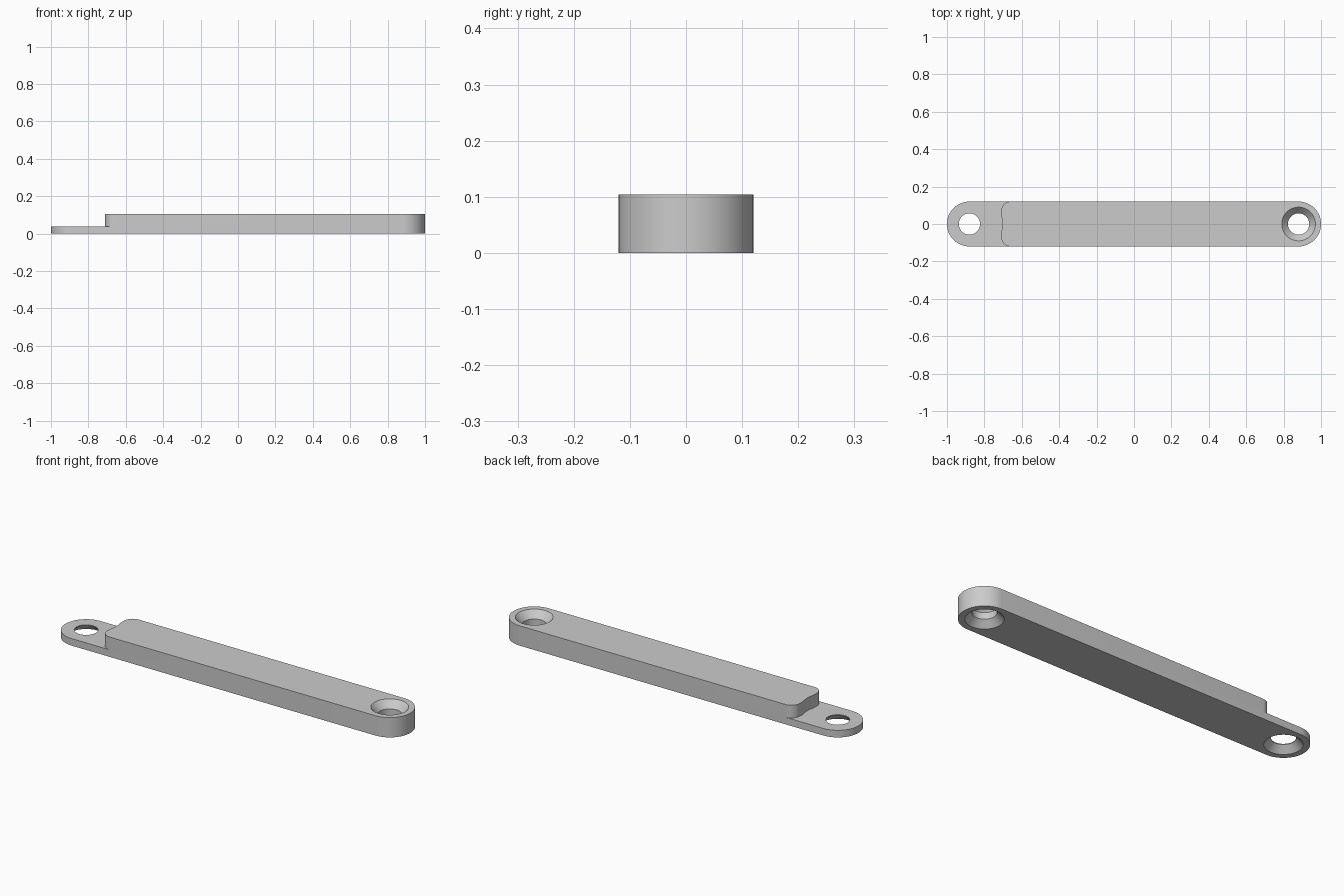
import bpy, bmesh
from math import sin, cos, pi, radians

cube = bpy.data.objects.get("Cube")
if cube:
    bpy.data.objects.remove(cube, do_unlink=True)

HALF_W, HEIGHT, TAB_H = 0.12, 0.104, 0.037
HOLE_X, HOLE_R, SINK_R = 0.88, 0.057, 0.09

grey = bpy.data.materials.new("satin grey")
grey.use_nodes = True
grey.diffuse_color = (0.6, 0.6, 0.6, 1)
grey.node_tree.nodes["Principled BSDF"].inputs["Base Color"].default_value = (0.6, 0.6, 0.6, 1)


def arc(cx, cy, r, start, end, n):
    """Points on an arc, angles in degrees."""
    angles = [radians(start + (end - start) * i / n) for i in range(n + 1)]
    return [(cx + r * cos(a), cy + r * sin(a)) for a in angles]


def add_object(name, bm):
    bmesh.ops.recalc_face_normals(bm, faces=bm.faces)
    mesh = bpy.data.meshes.new(name)
    bm.to_mesh(mesh)
    bm.free()
    mesh.materials.append(grey)
    obj = bpy.data.objects.new(name, mesh)
    bpy.context.collection.objects.link(obj)
    return obj


def prism(name, outline, z0, z1):
    bm = bmesh.new()
    face = bm.faces.new([bm.verts.new((x, y, z0)) for x, y in outline])
    top = bmesh.ops.extrude_face_region(bm, geom=[face])["geom"]
    verts = [v for v in top if isinstance(v, bmesh.types.BMVert)]
    bmesh.ops.translate(bm, verts=verts, vec=(0, 0, z1 - z0))
    return add_object(name, bm)


def lathe(name, x, profile, n=64):
    """Stack of rings (radius, z) around a vertical axis, capped at both ends."""
    bm = bmesh.new()
    rings = [[bm.verts.new((x + r * cos(2 * pi * i / n), r * sin(2 * pi * i / n), z))
              for i in range(n)] for r, z in profile]
    for low, high in zip(rings, rings[1:]):
        for i in range(n):
            j = (i + 1) % n
            bm.faces.new((low[i], low[j], high[j], high[i]))
    bm.faces.new(rings[0])
    bm.faces.new(rings[-1])
    return add_object(name, bm)


# Bar with round ends
bar = prism("link_bar",
            arc(HOLE_X, 0, HALF_W, -90, 90, 32) + arc(-HOLE_X, 0, HALF_W, 90, 270, 32),
            0, HEIGHT)

# Step above the thin tab: shallow hollow in the middle, rounded corners
corner = arc(-0.66, 0.07, 0.05, 90, 180, 12)
hollow = arc(-HOLE_X, 0, 0.176, 15, -15, 12)
step = ([(-1.1, 0.2), (-0.66, 0.2)] + corner + hollow
        + [(x, -y) for x, y in reversed(corner)] + [(-0.66, -0.2), (-1.1, -0.2)])

# Countersunk holes: one-sided in the tab, two-sided in the thick end
slope = (SINK_R - HOLE_R) / TAB_H
wide = SINK_R + 0.01 * slope
cutters = [
    prism("step_cutter", step, TAB_H, HEIGHT + 0.1),
    lathe("tab_hole_cutter", -HOLE_X, [(wide, -0.01), (HOLE_R, TAB_H - 0.004), (HOLE_R, HEIGHT)]),
    lathe("end_hole_cutter", HOLE_X, [(wide, -0.01), (HOLE_R, TAB_H - 0.004),
                                      (HOLE_R, HEIGHT - TAB_H), (wide, HEIGHT + 0.01)]),
]

# Apply the cuts
for cutter in cutters:
    mod = bar.modifiers.new(cutter.name, "BOOLEAN")
    mod.operation, mod.solver, mod.object = "DIFFERENCE", "EXACT", cutter
    cutter.hide_render = True
bpy.context.view_layer.update()
cut_mesh = bpy.data.meshes.new_from_object(bar.evaluated_get(bpy.context.evaluated_depsgraph_get()))
bar.modifiers.clear()
bar.data = cut_mesh
for cutter in cutters:
    bpy.data.objects.remove(cutter, do_unlink=True)

# Smooth the round walls, keep the rims sharp
bpy.ops.object.select_all(action="DESELECT")
bar.select_set(True)
bpy.context.view_layer.objects.active = bar
bpy.ops.object.shade_smooth_by_angle(angle=radians(30))
